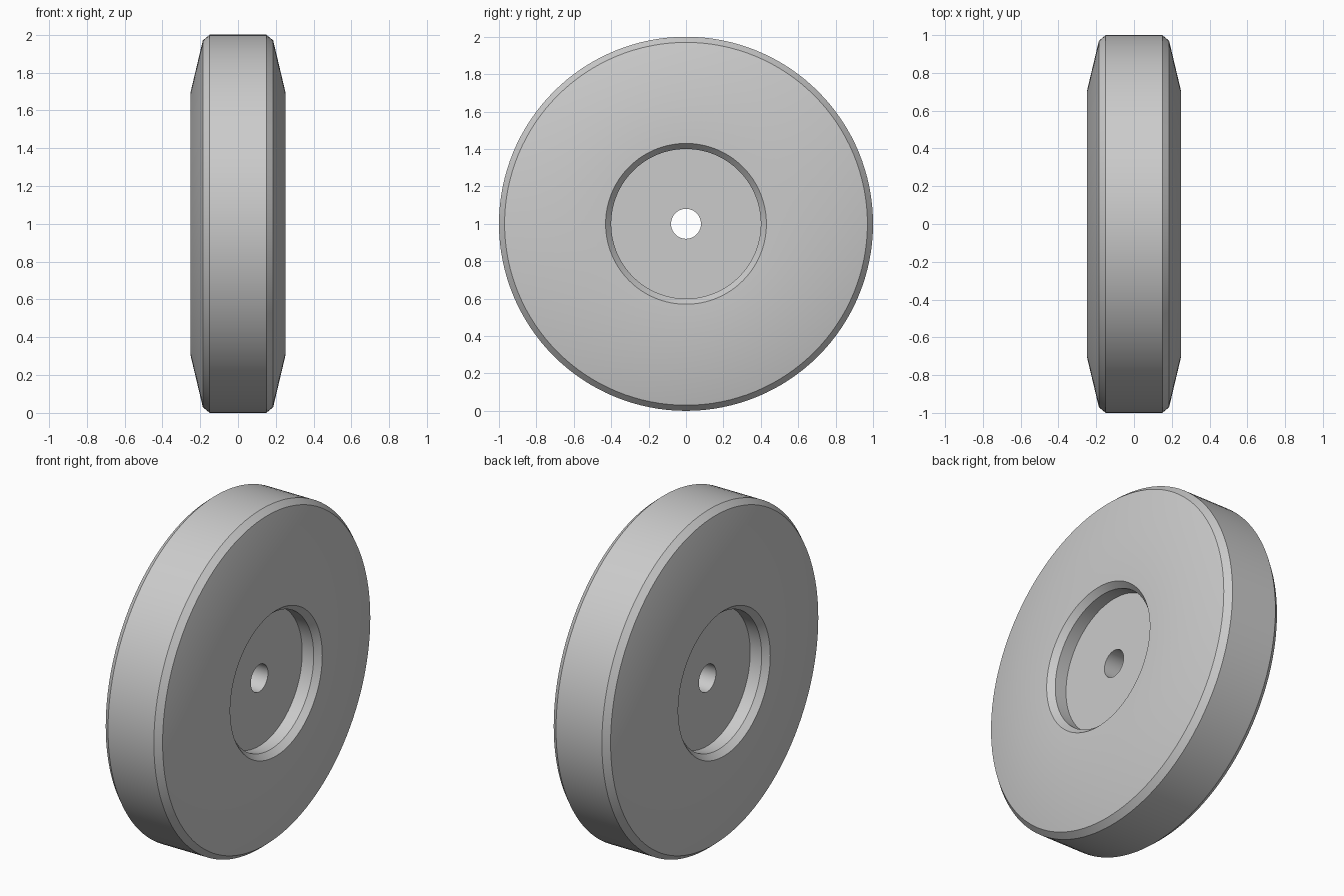
import bpy
import bmesh
import math
from mathutils import Matrix, Vector

cube = bpy.data.objects.get("Cube")
if cube:
    bpy.data.objects.remove(cube, do_unlink=True)

SEGMENTS = 128

# Plain grey material
grey = bpy.data.materials.new("plain_grey")
grey.use_nodes = True
colour = (0.6, 0.6, 0.6, 1.0)
grey.diffuse_color = colour
grey.node_tree.nodes["Principled BSDF"].inputs["Base Color"].default_value = colour

# Half profile (x, radius) from the bore out to the rim, mirrored across x
half = [
    (0.14, 0.08),   # bore edge
    (0.14, 0.40),   # floor of the hub recess
    (0.215, 0.40),  # recess wall
    (0.25, 0.43),   # recess chamfer
    (0.25, 0.70),   # flat side face
    (0.186, 0.97),  # sloped side face
    (0.15, 1.0),    # rim chamfer
]
profile = half + [(-x, r) for x, r in reversed(half)]

# Wheel body: closed profile turned about the x axis
bm = bmesh.new()
rings = []
for i in range(SEGMENTS):
    turn = Matrix.Rotation(math.tau * i / SEGMENTS, 3, 'X')
    rings.append([bm.verts.new(turn @ Vector((x, 0, r))) for x, r in profile])
n = len(profile)
for i in range(SEGMENTS):
    a, b = rings[i], rings[(i + 1) % SEGMENTS]
    for j in range(n):
        k = (j + 1) % n
        bm.faces.new((a[j], a[k], b[k], b[j]))
bmesh.ops.recalc_face_normals(bm, faces=bm.faces)

mesh = bpy.data.meshes.new("wheel")
bm.to_mesh(mesh)
bm.free()
mesh.materials.append(grey)

wheel = bpy.data.objects.new("wheel", mesh)
wheel.location.z = 1
bpy.context.collection.objects.link(wheel)

# Smooth the round surfaces, keep the chamfer edges crisp
bpy.ops.object.select_all(action='DESELECT')
wheel.select_set(True)
bpy.context.view_layer.objects.active = wheel
bpy.ops.object.shade_smooth_by_angle(angle=math.radians(30))
